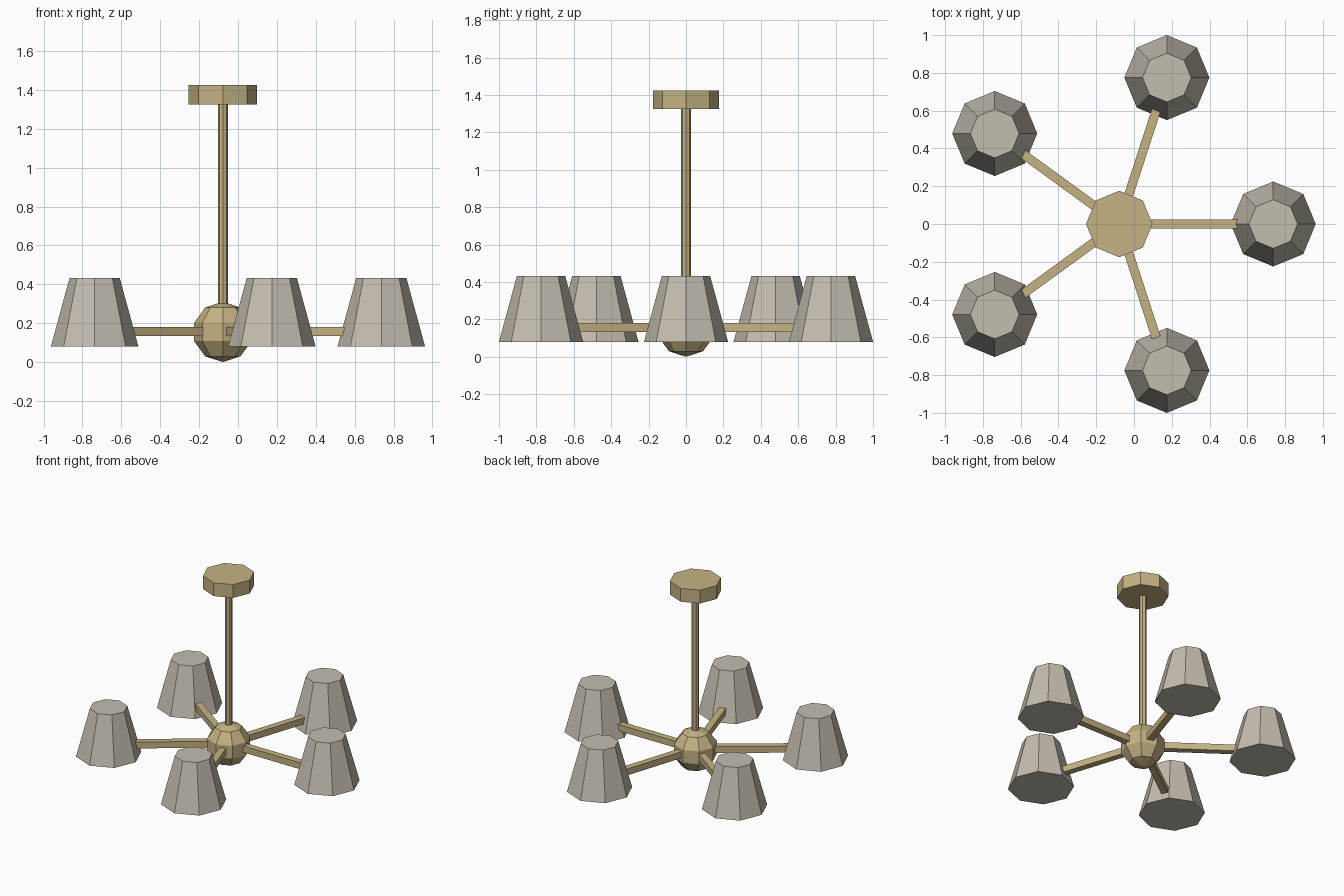
import bpy, math

if "Cube" in bpy.data.objects:
    bpy.data.objects.remove(bpy.data.objects["Cube"])

CX = -0.078          # axis of the lamp
ARM_Z = 0.157        # height of the arms
REACH = 0.815        # axis to shade centre


def material(name, rgb):
    m = bpy.data.materials.new(name)
    m.diffuse_color = (*rgb, 1)
    m.use_nodes = True
    m.node_tree.nodes["Principled BSDF"].inputs["Base Color"].default_value = m.diffuse_color
    return m


brass = material("brass", (0.56, 0.45, 0.23))
linen = material("linen", (0.55, 0.51, 0.43))


def finish(name, mat):
    ob = bpy.context.object
    ob.name = name
    ob.data.materials.append(mat)
    return ob


def frustum(name, mat, x, y, z0, z1, r0, r1):
    # eight-sided, with one corner pointing along each axis
    bpy.ops.mesh.primitive_cone_add(vertices=8, radius1=r0, radius2=r1, depth=z1 - z0,
                                    location=(x, y, (z0 + z1) / 2))
    return finish(name, mat)


# ceiling plate and hanging rod
frustum("ceiling_plate", brass, CX, 0, 1.325, 1.425, 0.176, 0.176)
frustum("rod", brass, CX, 0, 0.2, 1.34, 0.026, 0.026)

# faceted hub
bpy.ops.mesh.primitive_uv_sphere_add(segments=8, ring_count=5, radius=0.155,
                                     location=(CX, 0, 0.155))
finish("hub", brass)

# five arms with shades
for i in range(5):
    a = math.radians(72 * i)
    dx, dy = math.cos(a), math.sin(a)
    bpy.ops.mesh.primitive_cube_add(size=1, rotation=(0, 0, a),
                                    location=(CX + dx * 0.4, dy * 0.4, ARM_Z))
    arm = finish(f"arm_{i + 1}", brass)
    arm.scale = (0.7, 0.048, 0.048)
    frustum(f"shade_{i + 1}", linen, CX + dx * REACH, dy * REACH, 0.08, 0.433, 0.225, 0.129)
